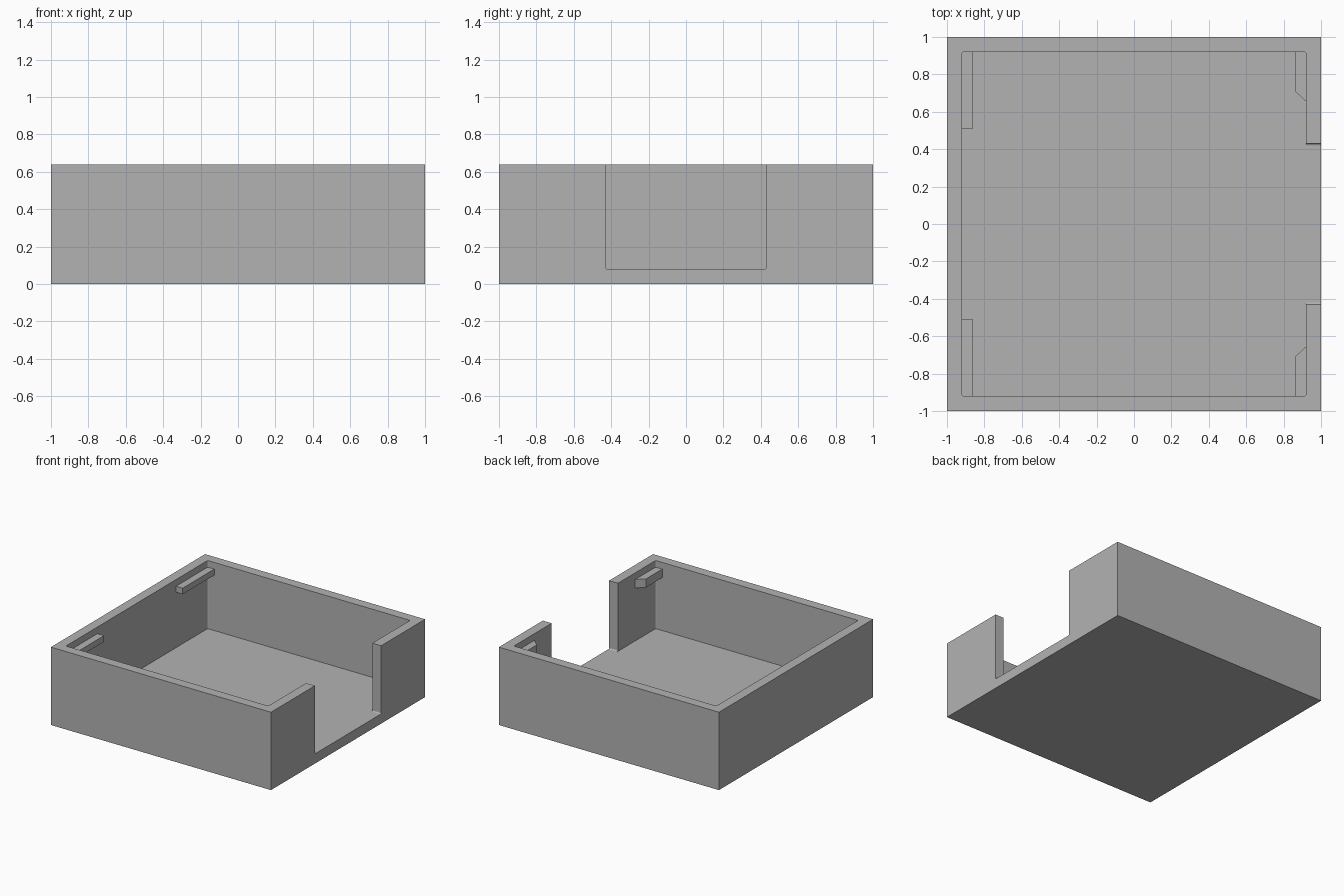
import bpy, bmesh

cube = bpy.data.objects.get("Cube")
if cube:
    bpy.data.objects.remove(cube, do_unlink=True)

HEIGHT, FLOOR, INNER, NOTCH = 0.64, 0.08, 0.92, 0.43

grey = bpy.data.materials.new("plain grey")
grey.use_nodes = True
grey.diffuse_color = (0.45, 0.45, 0.45, 1)
grey.node_tree.nodes["Principled BSDF"].inputs["Base Color"].default_value = grey.diffuse_color


def prism(name, outline, z0, z1, round_edges=None):
    """Extrude an xy outline from z0 to z1, rounding the edges picked by a rule."""
    bm = bmesh.new()
    base = bm.faces.new([bm.verts.new((x, y, z0)) for x, y in outline])
    top = bmesh.ops.extrude_face_region(bm, geom=[base])["geom"]
    bmesh.ops.translate(bm, vec=(0, 0, z1 - z0),
                        verts=[v for v in top if isinstance(v, bmesh.types.BMVert)])
    bmesh.ops.recalc_face_normals(bm, faces=bm.faces)
    if round_edges:
        picked = [e for e in bm.edges if round_edges(e.verts[0].co - e.verts[1].co, e)]
        bmesh.ops.bevel(bm, geom=picked, offset=0.01, segments=3,
                        profile=0.5, affect='EDGES')
    mesh = bpy.data.meshes.new(name)
    bm.to_mesh(mesh)
    bm.free()
    mesh.materials.append(grey)
    obj = bpy.data.objects.new(name, mesh)
    bpy.context.collection.objects.link(obj)
    return obj


def rect(x0, x1, y0, y1):
    return [(x0, y0), (x1, y0), (x1, y1), (x0, y1)]


def cut(target, cutter):
    cutter.hide_render = True
    mod = target.modifiers.new("cut", 'BOOLEAN')
    mod.operation = 'DIFFERENCE'
    mod.solver = 'EXACT'
    mod.object = cutter
    bpy.context.view_layer.objects.active = target
    bpy.ops.object.modifier_apply(modifier=mod.name)
    bpy.data.objects.remove(cutter, do_unlink=True)


# Open tray: solid block, hollowed, with a doorway through the +x wall
tray = prism("tray", rect(-1, 1, -1, 1), 0, HEIGHT)
cut(tray, prism("cavity_cutter", rect(-INNER, INNER, -INNER, INNER), FLOOR, 1,
                lambda d, e: abs(d.z) > 0.1))
cut(tray, prism("doorway_cutter", rect(0.7, 1.2, -NOTCH, NOTCH), FLOOR, 1,
                lambda d, e: abs(d.x) > 0.1 and e.verts[0].co.z < 0.5))

# Retaining ribs near the top of the side walls, slightly sunk into them
sunk = INNER + 0.02
for side, s in (("front", -1), ("back", 1)):
    prism(side + "_long_rib",
          rect(-sunk, -0.86, s * 0.51, s * sunk), 0.535, 0.585)
    prism(side + "_chamfered_rib",
          [(0.86, s * sunk), (0.86, s * 0.71), (INNER, s * 0.655),
           (sunk, s * 0.655), (sunk, s * sunk)], 0.515, 0.585)
